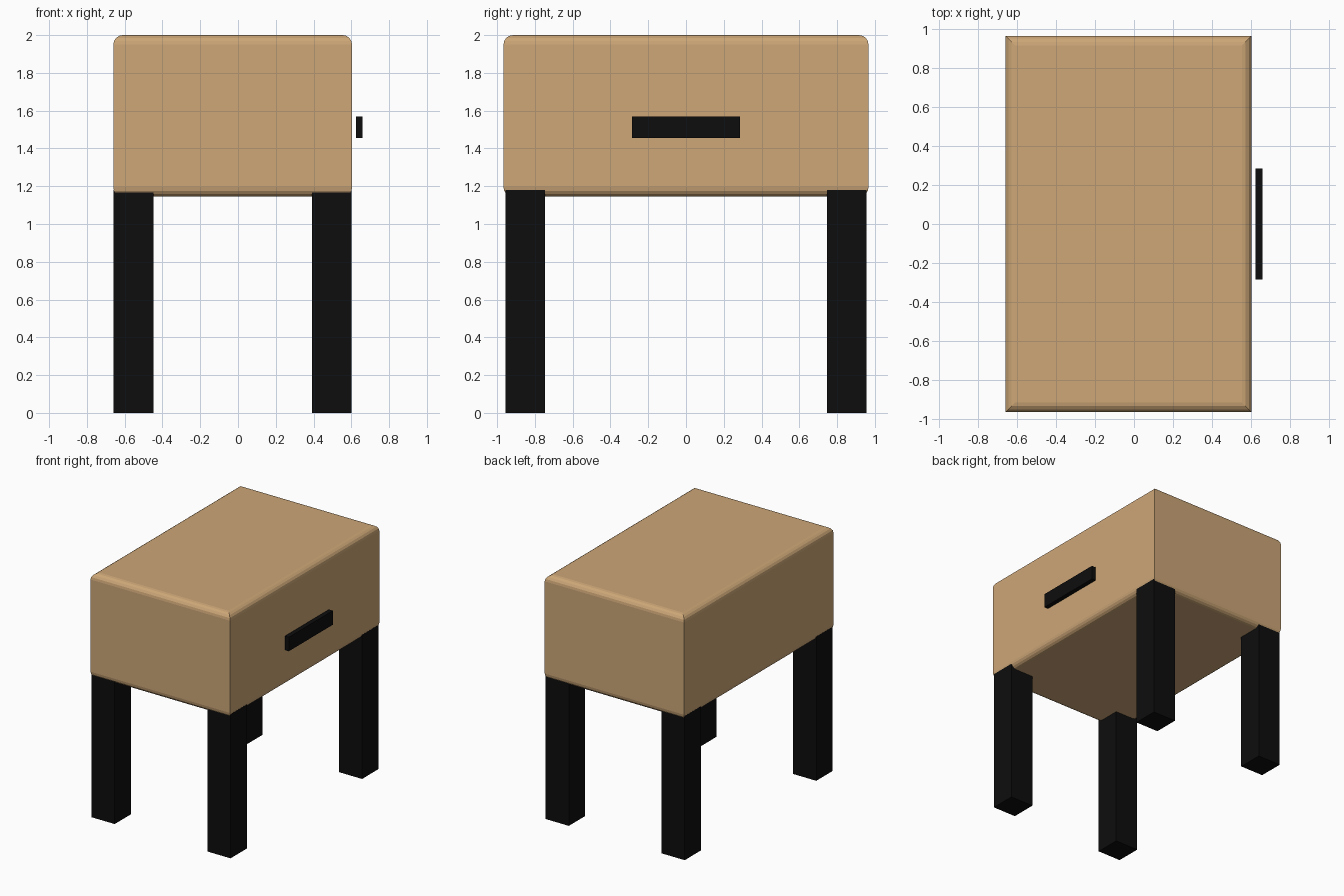
import bpy, bmesh

if "Cube" in bpy.data.objects:
    bpy.data.objects.remove(bpy.data.objects["Cube"])

def material(name, color):
    m = bpy.data.materials.new(name)
    m.diffuse_color = (*color, 1)
    m.use_nodes = True
    m.node_tree.nodes["Principled BSDF"].inputs["Base Color"].default_value = m.diffuse_color
    return m

wood = material("light wood", (0.61, 0.385, 0.185))
black = material("matte black", (0.004, 0.004, 0.004))

def box(name, lo, hi, mat, bevel=0):
    """Box between two corners; bevel rounds only the top and bottom rims."""
    bm = bmesh.new()
    bmesh.ops.create_cube(bm, size=1)
    for v in bm.verts:
        v.co = [lo[i] if v.co[i] < 0 else hi[i] for i in range(3)]
    if bevel:
        rims = [e for e in bm.edges if abs(e.verts[0].co.z - e.verts[1].co.z) < 1e-5]
        bmesh.ops.bevel(bm, geom=rims, offset=bevel, segments=4, profile=0.5,
                        affect='EDGES', clamp_overlap=True)
    bmesh.ops.recalc_face_normals(bm, faces=bm.faces)
    mesh = bpy.data.meshes.new(name)
    bm.to_mesh(mesh)
    bm.free()
    mesh.materials.append(mat)
    ob = bpy.data.objects.new(name, mesh)
    bpy.context.collection.objects.link(ob)
    return ob

# cabinet body, slightly off centre because the handle sticks out on +x
CX = -0.028
box("cabinet", (CX - 0.632, -0.966, 1.145), (CX + 0.632, 0.966, 2.0), wood, 0.05)

# four square legs
for sx, side in ((-1, "left"), (1, "right")):
    for sy, end in ((-1, "front"), (1, "back")):
        x, y = CX + sx * 0.525, sy * 0.851
        box(f"{end}_{side}_leg", (x - 0.105, y - 0.105, 0),
            (x + 0.105, y + 0.105, 1.18), black)

# floating bar handle
box("drawer_handle", (0.624, -0.285, 1.455), (0.66, 0.285, 1.57), black)
